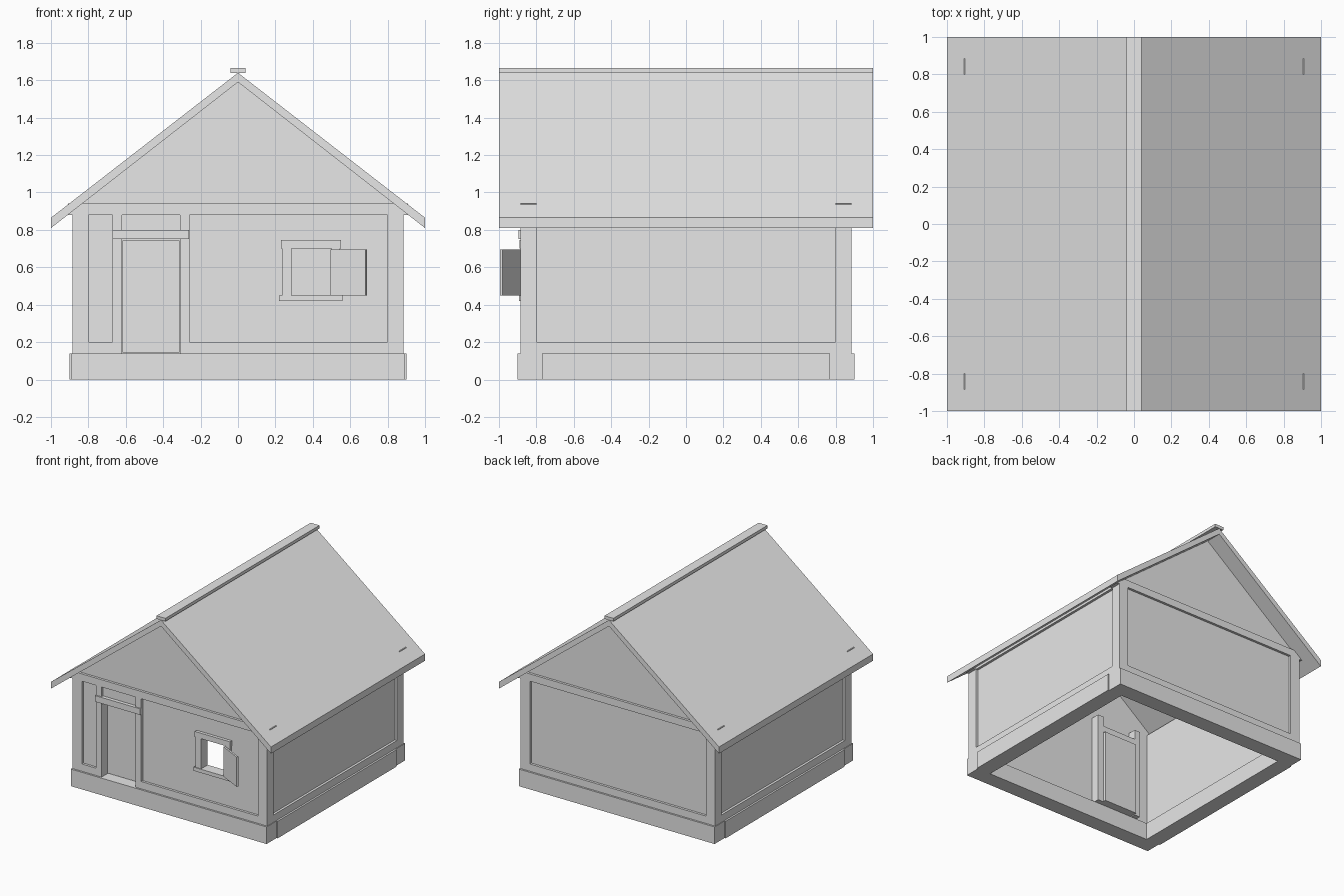
import bpy
from mathutils import Matrix, Vector

old = bpy.data.objects.get("Cube")
if old:
    bpy.data.objects.remove(old, do_unlink=True)

grey = bpy.data.materials.new("plain_grey")
grey.use_nodes = True
COLOR = (0.8, 0.8, 0.8, 1)
grey.diffuse_color = COLOR
grey.node_tree.nodes["Principled BSDF"].inputs["Base Color"].default_value = COLOR


def make(name, verts, faces):
    mesh = bpy.data.meshes.new(name)
    mesh.from_pydata(verts, [], faces)
    mesh.materials.append(grey)
    obj = bpy.data.objects.new(name, mesh)
    bpy.context.collection.objects.link(obj)
    return obj


def prism(name, profile, y0, y1):
    """Extrude an (x, z) profile, listed anticlockwise from the front, along y."""
    n = len(profile)
    verts = [(x, y, z) for y in (y0, y1) for x, z in profile]
    faces = [tuple(range(n)), tuple(reversed(range(n, 2 * n)))]
    for i in range(n):
        j = (i + 1) % n
        faces.append((j, i, n + i, n + j))
    return make(name, verts, faces)


def box(name, x, y, z):
    (x0, x1), (z0, z1) = sorted(x), z
    return prism(name, [(x0, z0), (x1, z0), (x1, z1), (x0, z1)], *sorted(y))


OUT, IN, PANEL = 0.885, 0.80, 0.865     # timber faces and recessed panel face
BASE, SILL, PLATE, BEAM = 0.14, 0.20, 0.88, 0.94
FRONT = (-OUT, -IN)
SKIN = (-PANEL, -IN)

for s, end in ((-1, "front"), (1, "back")):
    # foundation and tie beam across each end
    box(f"{end}_foundation", (-0.89, 0.89), (s * 0.77, s * 0.9), (0, BASE))
    box(f"{end}_tie_beam", (-0.91, 0.91), (s * IN, s * OUT), (PLATE, BEAM))
    # gable infill reaching into the roof
    half = (1.60 - BEAM) / 0.78
    prism(f"{end}_gable", [(-half, BEAM), (half, BEAM), (0, 1.60)],
          *sorted((s * IN, s * PANEL)))
    for t, side in ((-1, "right"), (1, "left")):
        box(f"{end}_{side}_corner_post", (t * IN, t * OUT), (s * IN, s * OUT),
            (BASE, PLATE))

for t, side in ((-1, "right"), (1, "left")):
    # side walls
    box(f"{side}_foundation", (t * 0.77, t * 0.9), (-0.77, 0.77), (0, BASE))
    box(f"{side}_sill_beam", (t * IN, t * OUT), (-IN, IN), (BASE, SILL))
    box(f"{side}_wall_panel", (t * IN, t * PANEL), (-IN, IN), (SILL, PLATE))
    box(f"{side}_wall_plate", (t * IN, t * OUT), (-IN, IN), (PLATE, 0.93))
    # sloping roof slab
    slab = [(0, 1.59), (t, 0.81), (t, 0.865), (0, 1.64)]
    prism(f"{side}_roof_slope", slab if t > 0 else slab[::-1], -1, 1)

box("ridge_cap", (-0.04, 0.04), (-1, 1), (1.64, 1.665))

# back wall
box("back_sill_beam", (-IN, IN), (IN, OUT), (BASE, SILL))
box("back_wall_panel", (-IN, IN), (IN, PANEL), (SILL, PLATE))

# front wall beside the doorway and around the window opening
box("front_sill_right", (-IN, -0.67), FRONT, (BASE, SILL))
box("front_sill_left", (-0.26, IN), FRONT, (BASE, SILL))
box("front_panel_right", (-IN, -0.67), SKIN, (SILL, PLATE))
box("front_panel_middle", (-0.26, 0.28), SKIN, (SILL, PLATE))
box("front_panel_left", (0.50, IN), SKIN, (SILL, PLATE))
box("front_panel_under_window", (0.28, 0.50), SKIN, (SILL, 0.45))
box("front_panel_over_window", (0.28, 0.50), SKIN, (0.70, PLATE))
box("front_panel_over_door", (-0.62, -0.31), SKIN, (0.80, PLATE))

# door and frame
box("door_post_right", (-0.67, -0.62), (-OUT, -0.73), (BASE, PLATE))
box("door_post_left", (-0.31, -0.26), (-OUT, -0.73), (BASE, PLATE))
box("door_lintel", (-0.672, -0.262), (-0.895, -0.73), (0.75, 0.80))
box("door", (-0.617, -0.313), (-0.81, -0.71), (0.145, 0.742))

# window frame
FRAME = (-OUT, -IN)
box("window_post_right", (0.235, 0.285), FRAME, (0.45, 0.70))
box("window_post_left", (0.50, 0.545), FRAME, (0.45, 0.70))
box("window_header", (0.23, 0.55), (-0.89, -IN), (0.70, 0.745))
box("window_sill", (0.22, 0.56), (-0.892, -IN), (0.42, 0.45))

# shutter swung outwards on its hinge
shutter = box("shutter", (0, 0.21), (-0.015, 0), (0.45, 0.695))
shutter.matrix_world = (Matrix.Translation(Vector((0.502, -OUT, 0)))
                        @ Matrix.Rotation(-0.47, 4, "Z"))
